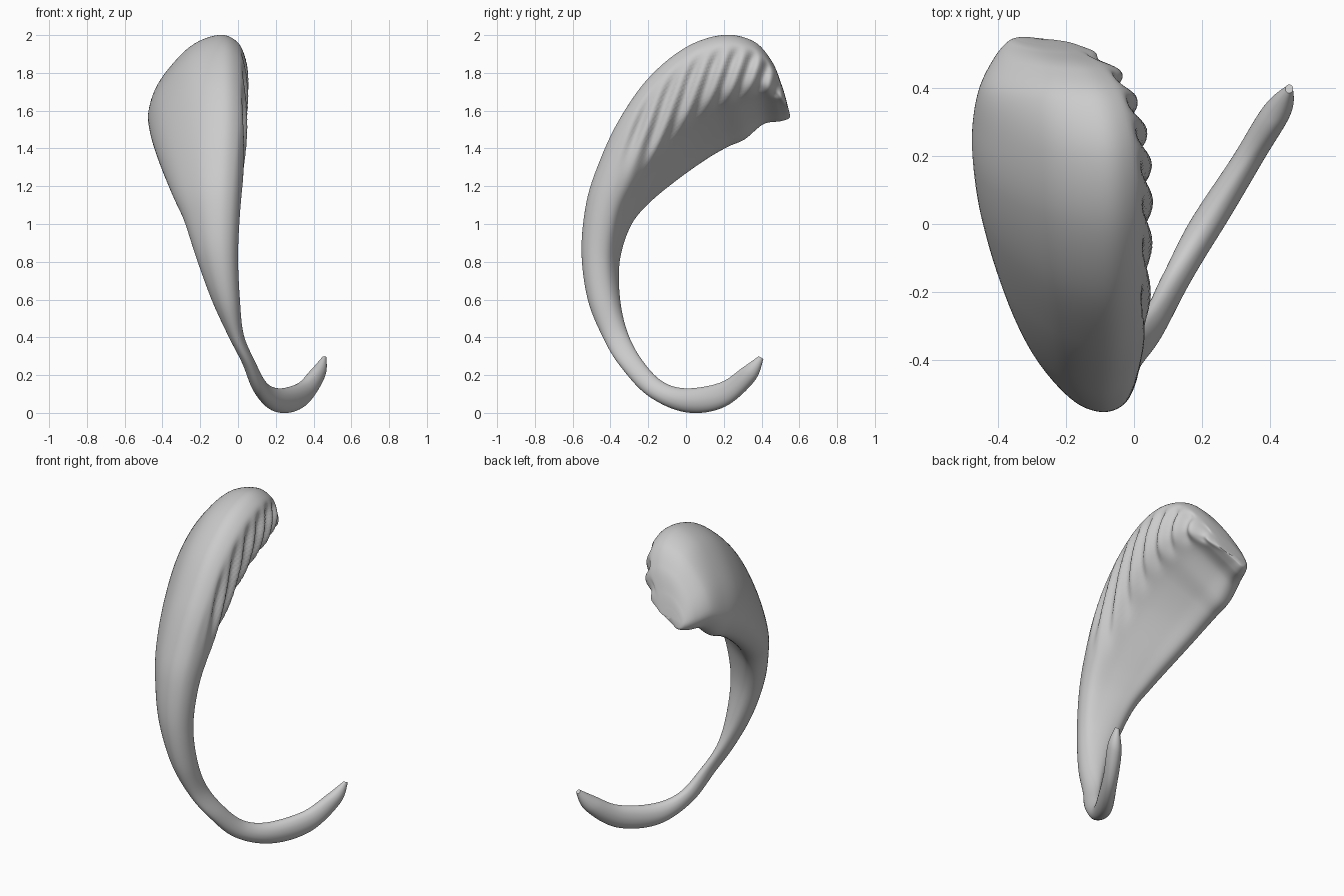
import bpy, bmesh, math

if "Cube" in bpy.data.objects:
    bpy.data.objects.remove(bpy.data.objects["Cube"])

# Stations along the curl: outer edge (y, z), inner edge (y, z), x min, x max
stations = [
    (.410, .285, .385, .300, .445, .468),
    (.360, .165, .300, .240, .375, .462),
    (.200, .030, .180, .160, .285, .382),
    (.000, .003, .000, .130, .160, .270),
    (-.20, .090, -.13, .170, .080, .165),
    (-.35, .250, -.24, .290, .020, .090),
    (-.44, .400, -.31, .430, -.055, .030),
    (-.52, .600, -.345, .60, -.140, .010),
    (-.553, .85, -.345, .80, -.220, .000),
    (-.53, 1.10, -.29, .980, -.285, .010),
    (-.47, 1.30, -.20, 1.10, -.345, .025),
    (-.36, 1.54, -.05, 1.23, -.405, .045),
    (-.20, 1.77, .10, 1.34, -.450, .052),
    (.00, 1.935, .22, 1.41, -.472, .055),
    (.20, 2.00, .31, 1.45, -.475, .045),
    (.36, 1.965, .41, 1.53, -.455, .005),
    (.455, 1.86, .50, 1.545, -.41, -.06),
    (.505, 1.74, .545, 1.56, -.37, -.15),
    (.530, 1.66, .550, 1.58, -.34, -.22),
]
# Head cross-section (u across x, t from outer to inner edge)
head = [(.72, 0), (.9, .06), (.98, .2), (1, .38), (.93, .55), (.68, .7),
        (.4, .88), (.22, 1), (.07, .95), (0, .75), (.12, .45), (.42, .12)]
tail = [(.5 + .5 * math.sin(k * math.pi / 6), .5 - .5 * math.cos(k * math.pi / 6))
        for k in range(12)]


def spline(pts, s, closed=False):
    """Catmull-Rom point at parameter s (in control-point units)."""
    n = len(pts)
    i = int(s) if closed else min(int(s), n - 2)
    f = s - i
    pick = (lambda k: pts[k % n]) if closed else (lambda k: pts[max(0, min(n - 1, k))])
    return [.5 * (2 * b + (c - a) * f + (2 * a - 5 * b + 4 * c - d) * f * f
                  + (3 * b - a - 3 * c + d) * f ** 3)
            for a, b, c, d in zip(*(pick(i + o) for o in (-1, 0, 1, 2)))]


def ramp(v, lo, hi):
    f = max(0, min(1, (v - lo) / (hi - lo)))
    return f * f * (3 - 2 * f)


STEPS, SIDES = 14, 72
bm = bmesh.new()
rings = []
for i in range((len(stations) - 1) * STEPS + 1):
    s = i / STEPS
    oy, oz, iy, iz, x0, x1 = spline(stations, s)
    blend = ramp(s, 5, 12)
    section = [[a + (b - a) * blend for a, b in zip(p, q)] for p, q in zip(tail, head)]
    ring = []
    for j in range(SIDES):
        k = j * 12 / SIDES
        u, t = spline(section, k, True)
        x, y, z = x0 + (x1 - x0) * u, oy + (iy - oy) * t, oz + (iz - oz) * t
        # Slanted grooves on the inward face of the head
        mask = ramp(s, 10, 11.5) * (1 - ramp(s, 16.3, 17.5))
        mask *= ramp(k, 1.2, 2.4) * (1 - ramp(k, 4.0, 4.8))
        x -= .03 * mask * (.5 + .5 * math.cos(2 * math.pi * (y - .35 * (z - 1.7)) / .095))
        ring.append(bm.verts.new((x, y, z)))
    rings.append(ring)
for a, b in zip(rings, rings[1:]):
    for j in range(SIDES):
        n = (j + 1) % SIDES
        bm.faces.new((a[j], a[n], b[n], b[j]))
# Rounded-off ends
for ring in (rings[0], rings[-1]):
    cap = bm.faces.new(ring)
    bmesh.ops.poke(bm, faces=[cap])
bmesh.ops.recalc_face_normals(bm, faces=bm.faces)

mesh = bpy.data.meshes.new("curled_body")
bm.to_mesh(mesh)
bm.free()
body = bpy.data.objects.new("curled_body", mesh)
bpy.context.collection.objects.link(body)
bpy.context.view_layer.objects.active = body
body.select_set(True)
bpy.ops.object.shade_smooth_by_angle(angle=math.radians(50))
